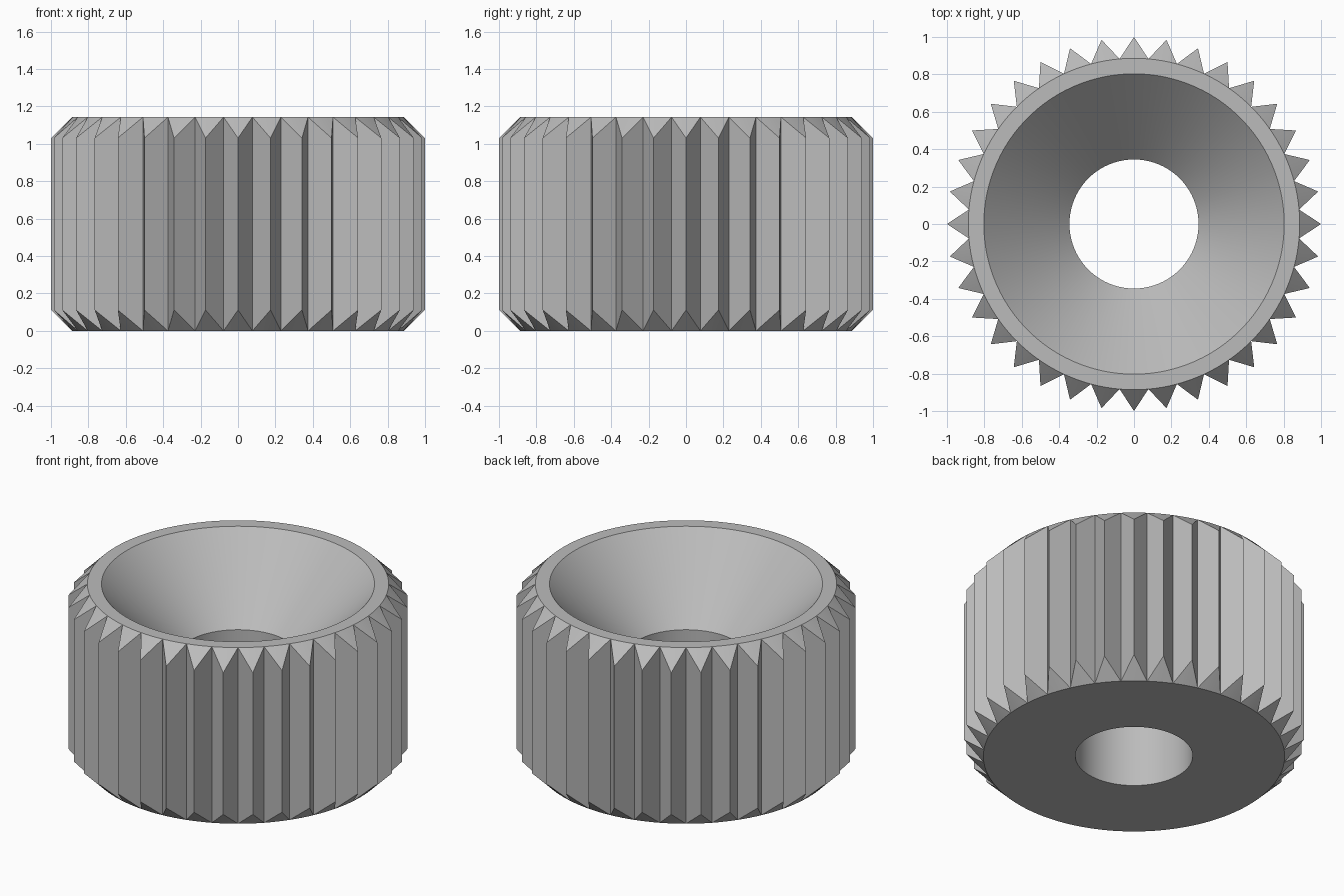
import bpy, bmesh
from math import sin, cos, tau, radians

if "Cube" in bpy.data.objects:
    bpy.data.objects.remove(bpy.data.objects["Cube"], do_unlink=True)

TEETH, SUB = 36, 4            # teeth, and rim segments per tooth
N = TEETH * SUB
HEIGHT, CHAMFER = 1.143, 0.112
R_TIP, R_ROOT, R_MOUTH, R_BORE = 1.0, 0.886, 0.803, 0.345
CONE_END = HEIGHT - (R_MOUTH - R_BORE)

grey = bpy.data.materials.new("plain grey")
grey.use_nodes = True
colour = (0.5, 0.5, 0.5, 1)
grey.diffuse_color = colour
grey.node_tree.nodes["Principled BSDF"].inputs["Base Color"].default_value = colour

bm = bmesh.new()


def ring(radius, z, count=N):
    return [bm.verts.new((radius * sin(tau * i / count), radius * cos(tau * i / count), z))
            for i in range(count)]


def bridge(a, b):
    for i in range(len(a)):
        j = (i + 1) % len(a)
        bm.faces.new((a[i], a[j], b[j], b[i]))


# Body: underside, bore, conical seat and top rim
low_rim, high_rim = ring(R_ROOT, 0), ring(R_ROOT, HEIGHT)
rings = [low_rim, ring(R_BORE, 0), ring(R_BORE, CONE_END), ring(R_MOUTH, HEIGHT), high_rim]
for a, b in zip(rings, rings[1:]):
    bridge(a, b)

# Teeth: two flat flanks each, with a chamfer at both ends
low_tip = ring(R_TIP, CHAMFER, TEETH)
high_tip = ring(R_TIP, HEIGHT - CHAMFER, TEETH)
half = SUB // 2
for t in range(TEETH):
    lo, hi, mid = low_tip[t], high_tip[t], t * SUB
    for side in (-half, half):
        r = (mid + side) % N
        bm.faces.new((lo, hi, high_rim[r], low_rim[r]))
    for rim, tip in ((low_rim, lo), (high_rim, hi)):
        for k in range(-half, half):
            bm.faces.new((rim[(mid + k) % N], rim[(mid + k + 1) % N], tip))

bmesh.ops.recalc_face_normals(bm, faces=bm.faces)
mesh = bpy.data.meshes.new("knurled_ring")
bm.to_mesh(mesh)
bm.free()
mesh.materials.append(grey)

knob = bpy.data.objects.new("knurled_ring", mesh)
bpy.context.collection.objects.link(knob)
bpy.ops.object.select_all(action='DESELECT')
knob.select_set(True)
bpy.context.view_layer.objects.active = knob
bpy.ops.object.shade_smooth_by_angle(angle=radians(20))
